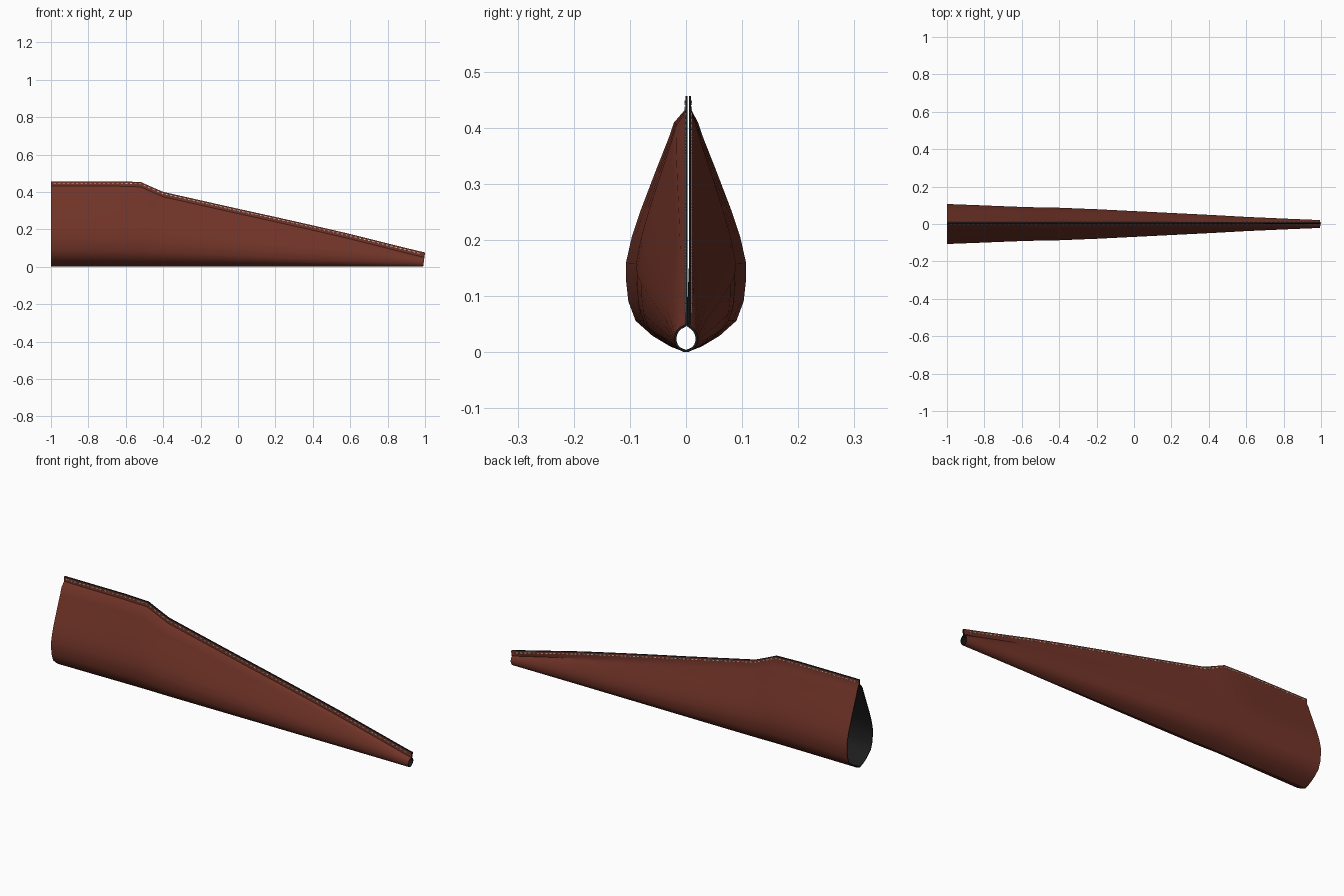
import bpy, bmesh, math
from mathutils import Vector

if "Cube" in bpy.data.objects:
    bpy.data.objects.remove(bpy.data.objects["Cube"])


def mat(name, col):
    m = bpy.data.materials.new(name)
    m.diffuse_color = (*col, 1)
    m.use_nodes = True
    m.node_tree.nodes["Principled BSDF"].inputs["Base Color"].default_value = m.diffuse_color
    return m


leather = mat("brown_leather", (0.165, 0.034, 0.021))
black = mat("black_lining", (0.012, 0.012, 0.012))
thread = mat("pale_thread", (0.55, 0.58, 0.55))

# stations along the length: x, half width, top edge height, seam flap height
STATIONS = [(-1, .107, .457, .026), (-.82, .100, .457, .028), (-.65, .093, .457, .028),
            (-.52, .089, .453, .028), (-.46, .088, .426, .028), (-.4, .087, .400, .028),
            (-.2, .079, .355, .028), (0, .069, .310, .028), (.2, .059, .266, .028),
            (.4, .049, .221, .028), (.6, .038, .175, .028), (.8, .029, .125, .028),
            (.92, .024, .095, .028), (.99, .021, .076, .028)]
# half teardrop: share of width, share of height, bottom to top
DROP = [(0, 0), (.25, .022), (.56, .068), (.84, .13), (.96, .21), (1, .30), (1, .37),
        (.90, .48), (.75, .59), (.52, .74), (.29, .885), (.20, .95)]
SEAM_Y, FLAP = 0.004, 0.005


def section(x, w, top, flap):
    zs = top - flap
    t = max(0, x) ** 2
    half = []
    for i, (a, b) in enumerate(DROP):
        ang = math.pi * i / len(DROP)
        y = w * (a * (1 - t) + math.sin(ang) * t)
        z = zs * (b * (1 - t) + (1 - math.cos(ang)) / 2 * t)
        half.append((max(y, 0), z))

    def side(s):
        pts = [(s * y, z) for y, z in half[1:]]
        return pts + [(SEAM_Y + s * FLAP, zs + .002), (SEAM_Y + s * FLAP, top)]
    ring = side(-1)[::-1] + [half[0]] + side(1)
    # the mouth of the tip slants slightly
    slant = 0.01 if x > .95 else 0
    return [Vector((x + slant * (z / top), y, z)) for y, z in ring]


# leather body: lofted open sections, thickened inward with a dark lining
bm = bmesh.new()
rows = [[bm.verts.new(p) for p in section(*s)] for s in STATIONS]
for r0, r1 in zip(rows, rows[1:]):
    for i in range(len(r0) - 1):
        bm.faces.new((r0[i], r0[i + 1], r1[i + 1], r1[i]))
bm.normal_update()
# outward means the widest front strip faces -y
front = min(bm.faces, key=lambda f: f.calc_center_median().y)
if front.normal.y > 0:
    bmesh.ops.reverse_faces(bm, faces=bm.faces[:])
me = bpy.data.meshes.new("sheath_body")
bm.to_mesh(me)
bm.free()
body = bpy.data.objects.new("sheath_body", me)
bpy.context.collection.objects.link(body)
me.materials.append(leather)
me.materials.append(black)
sol = body.modifiers.new("thickness", 'SOLIDIFY')
sol.thickness = 0.004
sol.offset = -1
sol.material_offset = 1
sol.material_offset_rim = 1
bpy.context.view_layer.objects.active = body
body.select_set(True)
bpy.ops.object.modifier_apply(modifier=sol.name)
bpy.ops.object.shade_smooth_by_angle(angle=math.radians(35))

# stitches: short thread dashes through both flaps, following the top edge
bm = bmesh.new()


def edge_height(x):
    for a, b in zip(STATIONS, STATIONS[1:]):
        if x <= b[0]:
            k = (x - a[0]) / (b[0] - a[0])
            return a[2] + k * (b[2] - a[2]), math.atan2(b[2] - a[2], b[0] - a[0])
    return STATIONS[-1][2], 0


x = -.98
while x < .98:
    z, ang = edge_height(x)
    for s in (-1, 1):
        cy = SEAM_Y + s * (FLAP + .0005)
        vs = []
        for dx in (-.006, .006):
            for dy in (-.001, .001):
                for dz in (-.002, .002):
                    vs.append(bm.verts.new((x + dx * math.cos(ang) - dz * math.sin(ang), cy + dy,
                                            z - .010 + dx * math.sin(ang) + dz * math.cos(ang))))
        for q in ((0, 1, 3, 2), (4, 6, 7, 5), (0, 4, 5, 1), (2, 3, 7, 6), (0, 2, 6, 4), (1, 5, 7, 3)):
            bm.faces.new([vs[i] for i in q])
    x += .024
bmesh.ops.recalc_face_normals(bm, faces=bm.faces[:])
me = bpy.data.meshes.new("seam_stitches")
bm.to_mesh(me)
bm.free()
me.materials.append(thread)
bpy.context.collection.objects.link(bpy.data.objects.new("seam_stitches", me))
